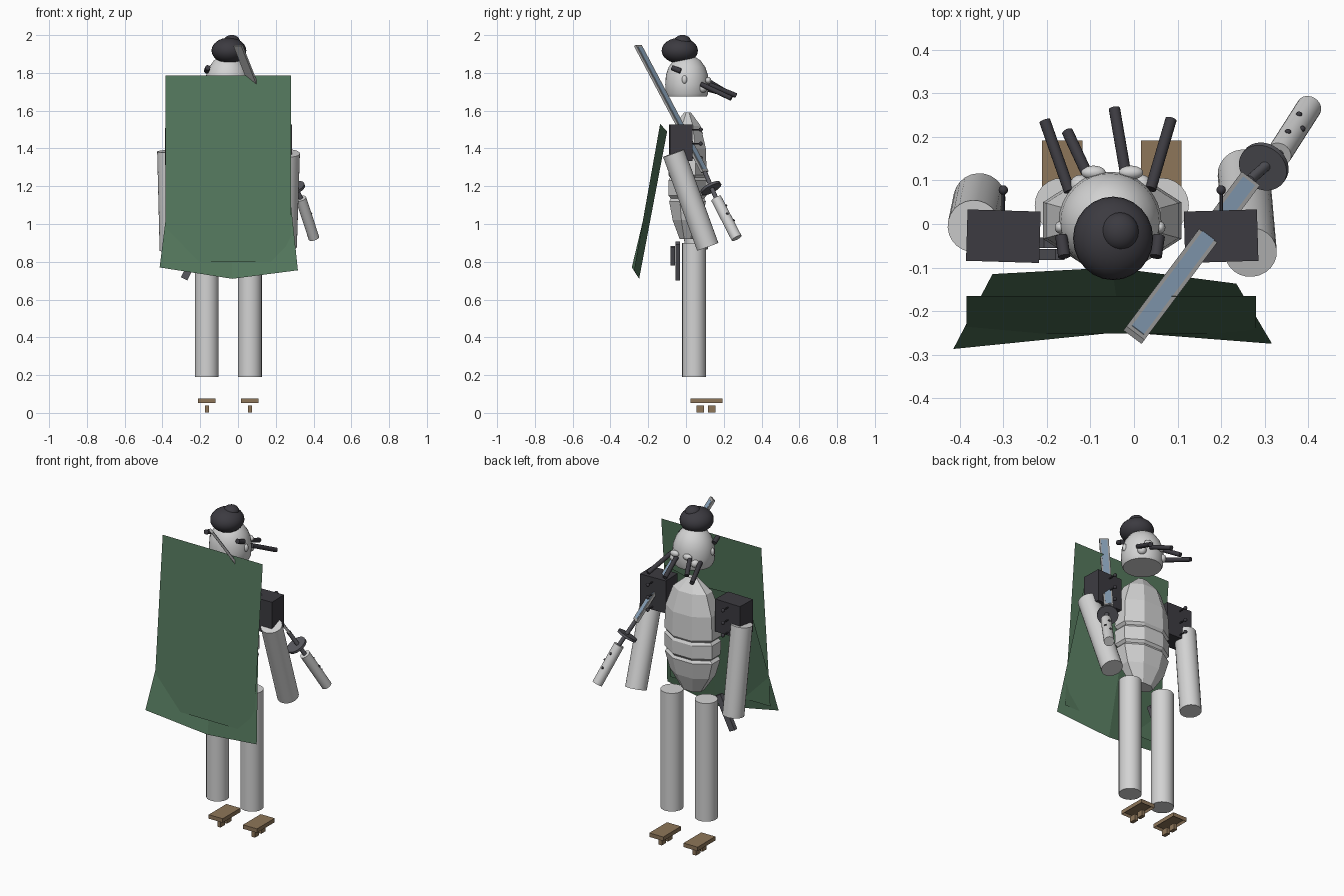
import bpy, bmesh, math
from mathutils import Vector, Matrix

if "Cube" in bpy.data.objects:
    bpy.data.objects.remove(bpy.data.objects["Cube"])


def material(name, r, g, b):
    m = bpy.data.materials.new(name)
    m.use_nodes = True
    m.diffuse_color = (r, g, b, 1)
    m.node_tree.nodes["Principled BSDF"].inputs["Base Color"].default_value = (r, g, b, 1)
    return m


pale = material("pale grey", .65, .65, .65)
dark = material("charcoal", .045, .043, .052)
green = material("cape green", .09, .19, .11)
brown = material("wood brown", .27, .18, .1)
blue = material("blade blue", .27, .39, .53)
steel = material("steel grey", .4, .4, .4)
iron = material("iron grey", .1, .1, .115)


def finish(name, bm, mat, smooth=False):
    bmesh.ops.recalc_face_normals(bm, faces=bm.faces)
    me = bpy.data.meshes.new(name)
    bm.to_mesh(me)
    bm.free()
    me.materials.append(mat)
    ob = bpy.data.objects.new(name, me)
    bpy.context.collection.objects.link(ob)
    if smooth:
        bpy.ops.object.select_all(action='DESELECT')
        ob.select_set(True)
        bpy.context.view_layer.objects.active = ob
        bpy.ops.object.shade_smooth_by_angle(angle=math.radians(35))
    return ob


def rod(name, a, b, r, mat, sides=24):
    a, b = Vector(a), Vector(b)
    d = b - a
    bm = bmesh.new()
    bmesh.ops.create_cone(bm, cap_ends=True, segments=sides, radius1=r, radius2=r, depth=d.length,
                          matrix=Matrix.Translation((a + b) / 2) @ d.to_track_quat('Z', 'Y').to_matrix().to_4x4())
    return finish(name, bm, mat, True)


def ball(name, centre, radii, mat, u=24, v=16):
    bm = bmesh.new()
    bmesh.ops.create_uvsphere(bm, u_segments=u, v_segments=v, radius=1,
                              matrix=Matrix.Translation(centre) @ Matrix.Diagonal((*radii, 1)))
    return finish(name, bm, mat, True)


def box(name, centre, size, mat, rot=Matrix.Identity(4)):
    bm = bmesh.new()
    bmesh.ops.create_cube(bm, size=1, matrix=Matrix.Translation(centre) @ rot @ Matrix.Diagonal((*size, 1)))
    return finish(name, bm, mat)


def loft(name, sections, sides, mat, centre, turn=0, smooth=False):
    # sections hold height, half width, half depth
    bm = bmesh.new()
    rings = []
    for z, rx, ry in sections:
        angles = [2 * math.pi * (i + turn) / sides for i in range(sides)]
        rings.append([bm.verts.new((centre[0] + rx * math.cos(t), centre[1] + ry * math.sin(t), z)) for t in angles])
    for lo, hi in zip(rings, rings[1:]):
        for i in range(sides):
            j = (i + 1) % sides
            bm.faces.new((lo[i], lo[j], hi[j], hi[i]))
    bm.faces.new(rings[0])
    bm.faces.new(rings[-1])
    return finish(name, bm, mat, smooth)


# Legs and wooden sandals, hollow underneath
for side, x in (("right", -.165), ("left", .063)):
    rod(side + "_leg", (x, .043, .19), (x, .043, .9), .063, pale)
    bm = bmesh.new()
    bmesh.ops.create_cube(bm, size=1, matrix=Matrix.Translation((x, .108, .065)) @ Matrix.Diagonal((.093, .168, .024, 1)))
    bm.normal_update()
    under = [f for f in bm.faces if f.normal.z < -.9]
    bmesh.ops.inset_region(bm, faces=under, thickness=.01, depth=0)
    for v in under[0].verts:
        v.co.z += .014
    finish(side + "_sandal", bm, brown)
    for y in (.075, .136):
        box(side + "_sandal_peg", (x, y, .021), (.022, .04, .036), brown)

# Faceted torso with two grooves
loft("torso", [(.92, .07, .045), (1.02, .14, .085), (1.12, .17, .105), (1.135, .155, .096), (1.15, .17, .108),
               (1.23, .172, .11), (1.245, .157, .1), (1.26, .172, .11), (1.4, .165, .105),
               (1.52, .12, .075), (1.59, .035, .02)], 8, pale, (-.05, .008), .5)

# Arms and shoulder blocks with studs
rod("left_arm", (.268, -.065, 1.375), (.252, .115, .88), .06, pale)
rod("right_arm", (-.368, -.005, 1.385), (-.355, .057, .86), .06, pale)
for side, x, tilt, z in (("left", .2, .03, 1.43), ("right", -.3, -.03, 1.41)):
    box(side + "_shoulder_block", (x, -.028, z), (.168, .118, .195), dark, Matrix.Rotation(tilt, 4, 'Z'))
    for dz in (-.08, -.005, .07):
        ball(side + "_shoulder_stud", (x, .078, z + dz), (.011, .011, .011), dark, 12, 8)
        rod(side + "_stud_pin", (x, .02, z + dz), (x, .078, z + dz), .004, dark, 8)

# Head, eyes and ears
loft("head", [(1.675, .105, .105), (1.69, .113, .112), (1.74, .118, .115), (1.79, .113, .111), (1.83, .098, .097),
              (1.865, .073, .073), (1.89, .035, .035), (1.895, .01, .01)], 32, pale, (-.055, .005), 0, True)
for sx in (-1, 1):
    ball("eye", (-.05 + sx * .043, .118, 1.76), (.028, .016, .018), pale)
    ball("ear", (-.055 + sx * .115, -.008, 1.765), (.012, .014, .022), pale)
    ball("cheek", (-.053 + sx * .07, .088, 1.72), (.025, .025, .025), pale)
    rod("brow", (-.055 + sx * .105, -.075, 1.828), (-.055 + sx * .112, -.028, 1.81), .014, dark, 12)

# Hair and top knot
ball("hair", (-.048, -.033, 1.918), (.092, .096, .068), dark)
ball("top_knot", (-.033, -.018, 1.965), (.044, .045, .036), dark)

# Long whiskers
for a, b in (((-.148, .075, 1.725), (-.205, .237, 1.68)), ((-.11, .12, 1.755), (-.153, .212, 1.7)),
             ((-.02, .12, 1.74), (-.045, .265, 1.68)), ((.038, .08, 1.74), (.085, .24, 1.665))):
    rod("whisker", a, b, .013, dark, 16)


def sheet(name, points, faces):
    bm = bmesh.new()
    vs = [bm.verts.new(p) for p in points]
    for f in faces:
        bm.faces.new([vs[i] for i in f])
    return finish(name, bm, green)


# Flat back cape and folded inner cape
sheet("back_cape", [(-.385, -.165, 1.785), (.28, -.165, 1.785), (.28, -.252, .8), (-.385, -.252, .8)], [(0, 3, 2, 1)])
sheet("folded_cape", [(-.325, -.115, 1.49), (-.05, -.1, 1.49), (.235, -.137, 1.53),
                      (-.415, -.287, .77), (-.03, -.248, .71), (.317, -.275, .755)], [(0, 3, 4, 1), (1, 4, 5, 2)])

# Sword: flat blade with an inlaid face, round guard, studded grip
tip, heel = Vector((0, -.255, 1.945)), Vector((.265, .1, 1.275))
d = (heel - tip).normalized()
w = Vector((.8, -.6, 0))
w = (w - d * w.dot(d)).normalized()
n = w.cross(d).normalized()
frame = Matrix((w, d, n)).transposed().to_4x4()
length = (heel - tip).length
mid = (tip + heel) / 2
box("blade", mid, (.052, length, .014), steel, frame)
box("blade_inlay", mid + n * .006, (.034, length - .03, .005), blue, frame)
guard = Vector((.298, .132, 1.19))
rod("guard", guard - d * .007, guard + d * .007, .058, iron, 32)
grip_top, grip_end = Vector((.333, .16, 1.135)), Vector((.402, .268, .925))
rod("grip", grip_top, grip_end, .029, pale)
rod("grip_core", heel, grip_top, .012, iron, 12)
for t, s in ((.25, -1), (.45, 1), (.62, -1)):
    p = grip_top.lerp(grip_end, t) + n * .026 + w * s * .012
    ball("grip_stud", p, (.007, .007, .007), dark, 10, 8)

# Sheaths hanging at the right hip
for name, a, b, wide in (("long_sheath", (-.19, -.043, .9), (-.285, -.043, .71), .038),
                         ("short_sheath", (-.17, -.07, .88), (-.215, -.07, .785), .022)):
    a, b = Vector(a), Vector(b)
    box(name, (a + b) / 2, (.025, wide, (b - a).length), iron, (a - b).to_track_quat('Z', 'Y').to_matrix().to_4x4())
